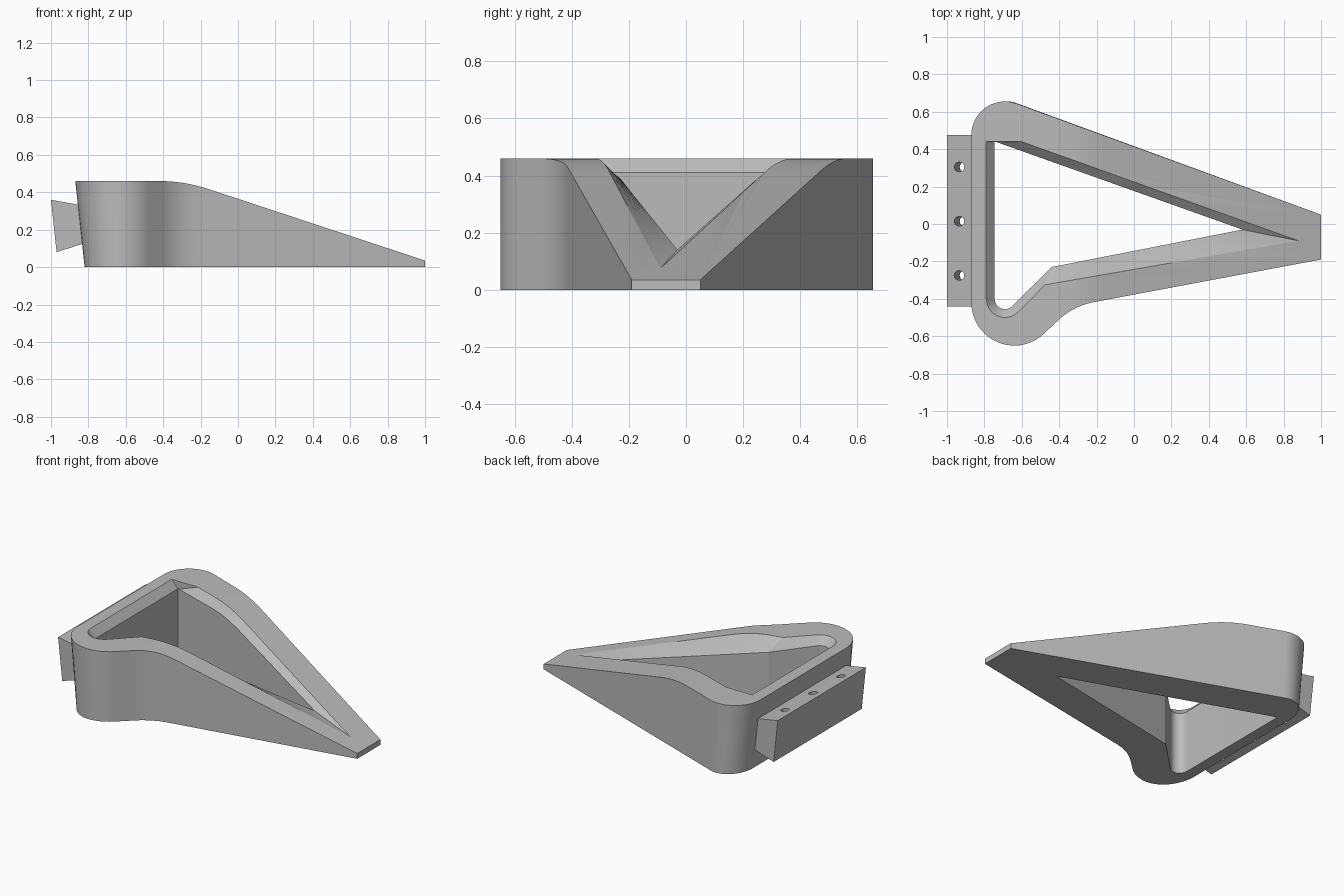
import bpy, bmesh, math
from mathutils import Vector

cube = bpy.data.objects.get("Cube")
if cube:
    bpy.data.objects.remove(cube, do_unlink=True)

grey = bpy.data.materials.new("plain_grey")
grey.use_nodes = True
colour = (0.5, 0.5, 0.5, 1)
grey.diffuse_color = colour
grey.node_tree.nodes["Principled BSDF"].inputs["Base Color"].default_value = colour

HEIGHT = 0.46


def loft(name, rings):
    """Closed solid through rings of equal point count."""
    bm = bmesh.new()
    rows = [[bm.verts.new(p) for p in ring] for ring in rings]
    n = len(rows[0])
    for a, b in zip(rows, rows[1:]):
        for i in range(n):
            j = (i + 1) % n
            bm.faces.new((a[i], a[j], b[j], b[i]))
    bm.faces.new(rows[0][::-1])
    bm.faces.new(rows[-1])
    bmesh.ops.recalc_face_normals(bm, faces=bm.faces)
    mesh = bpy.data.meshes.new(name)
    bm.to_mesh(mesh)
    bm.free()
    mesh.materials.append(grey)
    obj = bpy.data.objects.new(name, mesh)
    bpy.context.collection.objects.link(obj)
    return obj


def extrude_y(name, profile, y0, y1):
    return loft(name, [[(x, y, z) for x, z in profile] for y in (y0, y1)])


def arc(cx, cy, r, start, end, steps=16):
    angles = [math.radians(start + (end - start) * i / steps) for i in range(steps + 1)]
    return [(cx + r * math.cos(a), cy + r * math.sin(a)) for a in angles]


def cut(obj, cutters):
    bpy.context.view_layer.objects.active = obj
    for cutter in cutters:
        mod = obj.modifiers.new("cut", 'BOOLEAN')
        mod.operation, mod.solver, mod.object = 'DIFFERENCE', 'EXACT', cutter
        bpy.ops.object.modifier_apply(modifier=mod.name)
        bpy.data.objects.remove(cutter, do_unlink=True)


def finish(obj):
    bpy.ops.object.select_all(action='DESELECT')
    obj.select_set(True)
    bpy.context.view_layer.objects.active = obj
    bpy.ops.object.shade_smooth_by_angle(angle=math.radians(22))


def ease(a, b, c, steps=8):
    """Quadratic curve from a to c, pulled towards b."""
    a, b, c = Vector(a), Vector(b), Vector(c)
    return [tuple(a.lerp(b, i / steps).lerp(b.lerp(c, i / steps), i / steps))
            for i in range(steps + 1)]


# Top edge seen from the side: flat, eased, then a straight ramp
ramp = [(-1.3, HEIGHT)] + ease((-0.42, HEIGHT), (-0.29, HEIGHT), (-0.16, 0.418), 12) + [(1.2, -0.031)]


def top(x):
    for (x0, z0), (x1, z1) in zip(ramp, ramp[1:]):
        if x <= x1:
            return z0 + (z1 - z0) * (x - x0) / (x1 - x0)
    return 0


# Body: outline with a drafted back wall
outline = [(1, 0.05)] + arc(-0.69, 0.475, 0.18, 70, 180) + arc(-0.64, -0.42, 0.23, 180, 317, 24)
outline += ease((-0.41, -0.52), (-0.325, -0.435), (-0.2, -0.415)) + [(1, -0.19)]


def body_ring(z):
    draft = 0.05 * (1 - z / HEIGHT)
    return [(x + draft * max(0, -0.6 - x) / 0.27, y, z) for x, y in outline]


body = loft("wedge_frame", [body_ring(0), body_ring(0.6)])
above = extrude_y("ramp_cutter", ramp + [(1.2, 0.9), (-1.3, 0.9)], -1, 1)

# Opening: matching lower and upper edges with a sloped rim between them
low, high = [], []
for x, y in arc(-0.69, -0.40, 0.055, 315, 180, 12):
    low.append((x, y, 0.41))
for x, y in arc(-0.69, -0.40, 0.1, 315, 180, 12):
    high.append((x, y, HEIGHT))
low.append((-0.745, 0.44, 0.41))
high.append((-0.79, 0.44, HEIGHT))

STEPS = 24
for i in range(STEPS):
    t = i / STEPS
    p = Vector((-0.735, 0.438)).lerp(Vector((0.58, -0.03)), t)
    q = Vector((-0.6, 0.44)).lerp(Vector((0.88, -0.09)), t)
    low.append((p.x, p.y, top(p.x) - 0.05 + 0.017 * t))
    high.append((q.x, q.y, top(q.x)))
for i in range(STEPS + 1):
    t = i / STEPS
    p = Vector((0.58, -0.03, 0.14)).lerp(Vector((-0.44, -0.23, 0.39)), t)
    q = Vector((0.88, -0.09)).lerp(Vector((-0.475, -0.325)), t)
    low.append(tuple(p))
    high.append((q.x, q.y, top(q.x)))

opening = loft("opening_cutter", [[(x, y, -0.1) for x, y, z in low], low, high,
                                  [(x, y, 0.8) for x, y, z in high]])
cut(body, [above, opening])
finish(body)

# Tilted mounting plate with three drilled holes
plate = extrude_y("mounting_plate",
                  [(-1, 0.36), (-0.81, 0.326), (-0.80, 0.134), (-0.97, 0.08)], -0.44, 0.475)
drills = []
for y in (0.305, 0.015, -0.275):
    ring = arc(0, y, 0.026, 0, 337.5, 15)
    drills.append(loft("drill", [[(-0.896 + x, c, 0) for x, c in ring],
                                 [(-0.945 + x, c, 0.45) for x, c in ring]]))
cut(plate, drills)
finish(plate)
